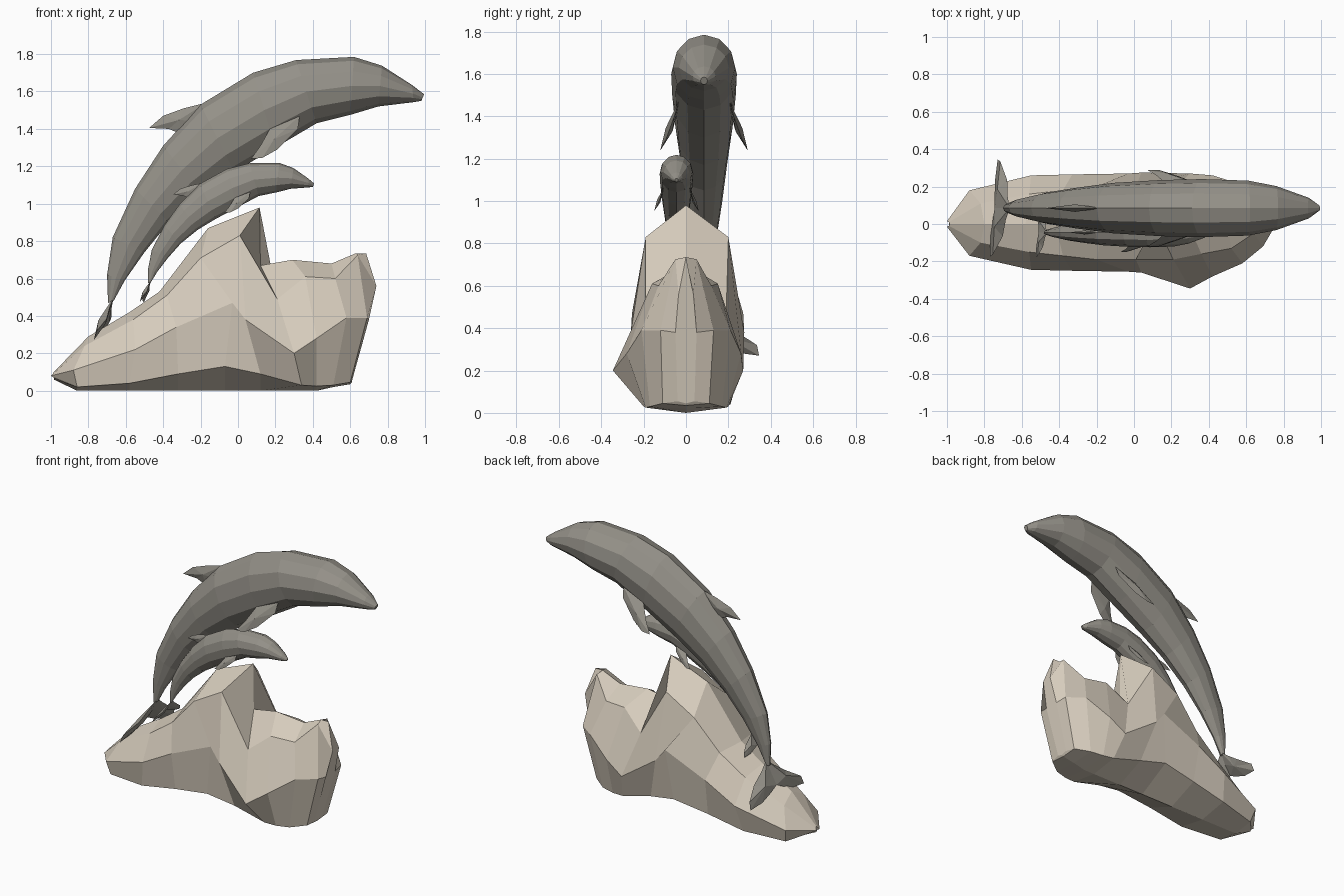
import bpy, bmesh, math
from mathutils import Vector, Matrix


def material(name, rgb):
    m = bpy.data.materials.new(name)
    m.diffuse_color = (*rgb, 1)
    return m


GREY = material("bronze_grey", (0.30, 0.285, 0.25))
STONE = material("pale_stone", (0.68, 0.61, 0.51))


def finish(bm, name, mat):
    bmesh.ops.recalc_face_normals(bm, faces=bm.faces)
    mesh = bpy.data.meshes.new(name)
    bm.to_mesh(mesh)
    bm.free()
    mesh.materials.append(mat)
    obj = bpy.data.objects.new(name, mesh)
    bpy.context.collection.objects.link(obj)
    return obj


def loft(name, rings, mat):
    """Skin a list of equal point rings and cap both ends."""
    bm = bmesh.new()
    rows = [[bm.verts.new(p) for p in ring] for ring in rings]
    n = len(rows[0])
    for a, b in zip(rows, rows[1:]):
        for i in range(n):
            j = (i + 1) % n
            bm.faces.new((a[i], a[j], b[j], b[i]))
    bm.faces.new(rows[0])
    bm.faces.new(rows[-1])
    return finish(bm, name, mat)


def fin(name, outline, push, place):
    """Thin lens-shaped fin: outline ring with a raised point on each side."""
    pts = [Vector(p) for p in outline]
    mid = sum(pts, Vector()) / len(pts)
    bm = bmesh.new()
    ring = [bm.verts.new(place @ p) for p in pts]
    for s in (1, -1):
        c = bm.verts.new(place @ (mid + s * Vector(push)))
        for a, b in zip(ring, ring[1:] + ring[:1]):
            bm.faces.new((a, b, c))
    return finish(bm, name, GREY)


# Body stations from snout to tail: back x, z, belly x, z, half width
BODY = [
    (0.995, 1.585, 0.98, 1.55, 0.016), (0.93, 1.635, 0.94, 1.543, 0.055),
    (0.77, 1.738, 0.75, 1.52, 0.118), (0.62, 1.785, 0.60, 1.475, 0.147),
    (0.31, 1.768, 0.42, 1.43, 0.155), (0.08, 1.70, 0.20, 1.30, 0.15),
    (-0.20, 1.53, -0.02, 1.17, 0.135), (-0.40, 1.31, -0.20, 1.05, 0.11),
    (-0.55, 1.08, -0.37, 0.90, 0.085), (-0.67, 0.82, -0.50, 0.74, 0.052),
    (-0.70, 0.62, -0.605, 0.59, 0.03), (-0.695, 0.47, -0.665, 0.48, 0.016),
]


def dolphin(prefix, snout, scale, tilt):
    place = (Matrix.Translation(snout) @ Matrix.Rotation(tilt, 4, 'Y')
             @ Matrix.Scale(scale, 4) @ Matrix.Translation((-0.99, 0, -1.57)))
    # body
    rings = []
    for tx, tz, bx, bz, w in BODY:
        c = Vector(((tx + bx) / 2, 0, (tz + bz) / 2))
        u = Vector(((tx - bx) / 2, 0, (tz - bz) / 2))
        rings.append([place @ (c + u * math.cos(t) + Vector((0, w * math.sin(t), 0)))
                      for t in (k * math.tau / 12 for k in range(12))])
    loft(prefix + "_body", rings, GREY)
    # dorsal fin
    fin(prefix + "_dorsal_fin",
        [(-0.17, 0, 1.54), (-0.29, 0, 1.51), (-0.40, 0, 1.47), (-0.475, 0, 1.405),
         (-0.37, 0, 1.40), (-0.30, 0, 1.37), (-0.20, 0, 1.44)], (0, 0.02, 0), place)
    for s, side in ((-1, "front"), (1, "back")):
        # pectoral fins
        fin(f"{prefix}_{side}_flipper",
            [(0.33, s * 0.12, 1.47), (0.32, s * 0.14, 1.40), (0.21, s * 0.18, 1.29),
             (0.13, s * 0.205, 1.245), (0.07, s * 0.205, 1.24), (0.12, s * 0.175, 1.31),
             (0.17, s * 0.13, 1.40)], (0, 0.016, s * 0.008), place)
        # tail flukes, slightly twisted
        half = [(-0.665, 0, 0.50), (-0.68, 0.06, 0.45), (-0.69, 0.15, 0.385),
                (-0.735, 0.25, 0.32), (-0.75, 0.26, 0.27), (-0.755, 0.15, 0.285),
                (-0.75, 0.06, 0.32), (-0.745, 0, 0.35), (-0.70, -0.02, 0.43)]
        fin(f"{prefix}_{side}_fluke",
            [(x + 0.08 * s * y, s * y, z) for x, y, z in half], (0.02, 0, -0.008), place)


dolphin("large_dolphin", (0.99, 0.085, 1.57), 1.0, 0)
dolphin("small_dolphin", (0.405, -0.045, 1.10), 0.512, math.radians(2.5))

# Rock stations: crest x, z | shoulder x, y front, y back, z |
# flank x, y front, y back, z | foot x, half width, z
ROCK = [
    (-0.985, .10, -0.99, -.01, .01, .09, -1.0, -.015, .015, .08, -0.985, .01, .07),
    (-0.80, .29, -0.82, -.10, .11, .24, -0.88, -.17, .18, .11, -0.86, .15, .02),
    (-0.58, .42, -0.56, -.15, .16, .38, -0.55, -.245, .26, .22, -0.58, .21, .04),
    (-0.42, .53, -0.38, -.17, .18, .51, -0.33, -.25, .265, .34, -0.32, .22, .09),
    (-0.16, .87, -0.20, -.19, .20, .71, -0.03, -.255, .27, .47, -0.07, .235, .13),
    (0.115, .98, 0.01, -.19, .20, .83, 0.04, -.26, .275, .38, 0.12, .21, .09),
    (0.12, .67, 0.21, -.19, .19, .49, 0.30, -.345, .27, .20, 0.34, .20, .03),
    (0.29, .70, 0.36, -.16, .15, .61, 0.42, -.28, .26, .28, 0.42, .19, .025),
    (0.50, .68, 0.52, -.13, .12, .60, 0.58, -.21, .21, .39, 0.51, .17, .03),
    (0.63, .735, 0.64, -.05, .05, .725, 0.69, -.12, .13, .39, 0.60, .11, .045),
    (0.685, .735, 0.74, -.035, .035, .56, 0.70, -.05, .05, .38, 0.61, .04, .055),
]
rings = []
for tx, tz, sx, sf, sb, sz, mx, mf, mb, mz, fx, fw, fz in ROCK:
    floor = 0 if -0.95 < fx < 0.45 else fz - 0.01
    rings.append([(fx, 0, floor), (fx, -fw, fz), (mx, mf, mz), (sx, sf, sz),
                  (tx, 0, tz), (sx, sb, sz), (mx, mb, mz), (fx, fw, fz)])
loft("rock", rings, STONE)
